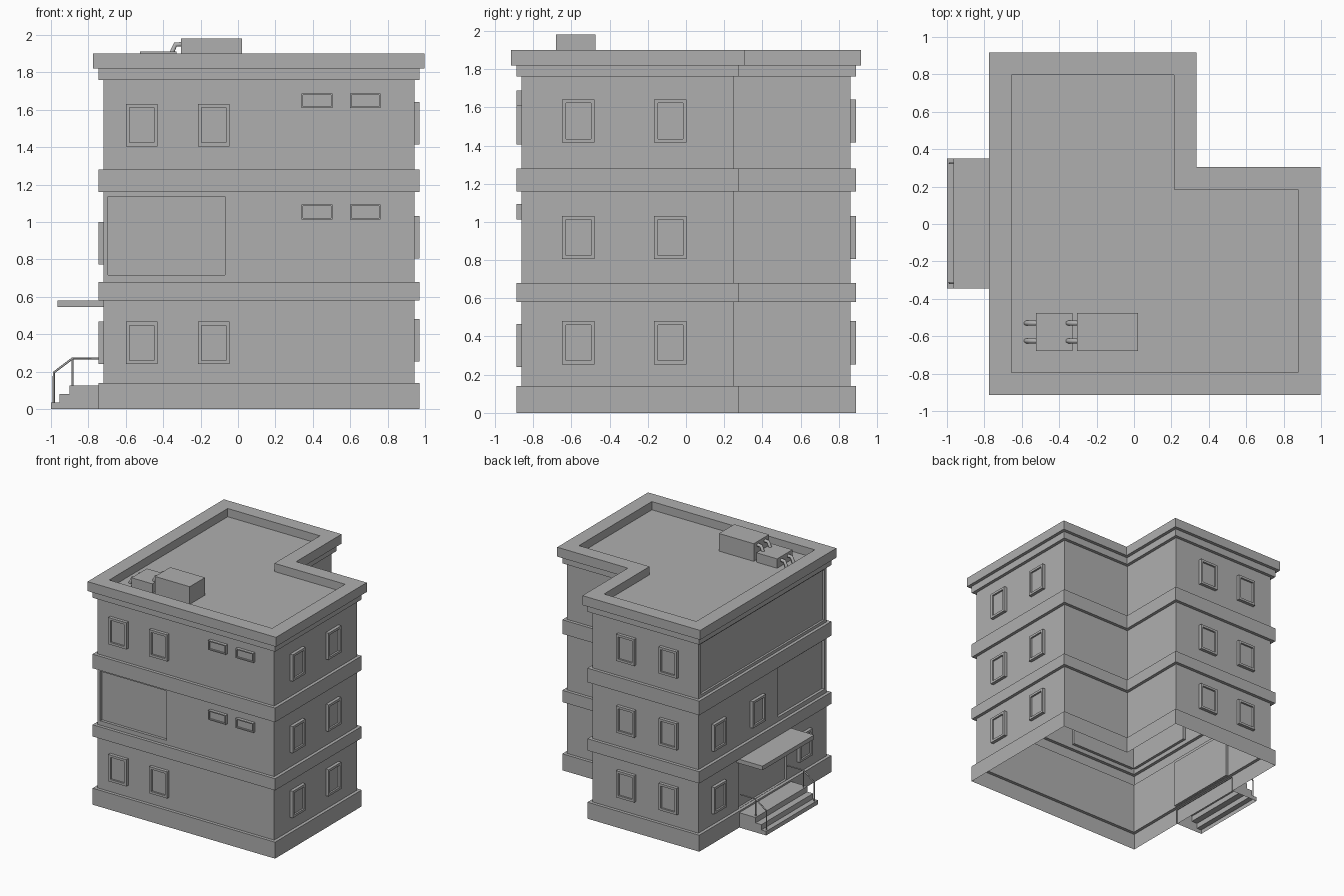
import bpy, bmesh
from math import radians
from mathutils import Matrix, Vector

if "Cube" in bpy.data.objects:
    bpy.data.objects.remove(bpy.data.objects["Cube"])

# Dark grey used on every part
GREY = bpy.data.materials.new("dark_grey")
GREY.diffuse_color = (.43, .43, .43, 1)
GREY.use_nodes = True
GREY.node_tree.nodes["Principled BSDF"].inputs["Base Color"].default_value = GREY.diffuse_color


def make_object(name, bm):
    bmesh.ops.recalc_face_normals(bm, faces=bm.faces)
    mesh = bpy.data.meshes.new(name)
    bm.to_mesh(mesh)
    bm.free()
    mesh.materials.append(GREY)
    ob = bpy.data.objects.new(name, mesh)
    bpy.context.collection.objects.link(ob)
    return ob


def box(name, lo, hi):
    bm = bmesh.new()
    bmesh.ops.create_cube(bm, size=1)
    for v in bm.verts:
        v.co = [lo[i] if v.co[i] < 0 else hi[i] for i in range(3)]
    return make_object(name, bm)


def tube(name, points, radius):
    cu = bpy.data.curves.new(name, 'CURVE')
    cu.dimensions = '3D'
    cu.bevel_depth = radius
    cu.bevel_resolution = 1
    cu.use_fill_caps = True
    cu.materials.append(GREY)
    sp = cu.splines.new('POLY')
    sp.points.add(len(points) - 1)
    for p, co in zip(sp.points, points):
        p.co = (*co, 1)
    bpy.context.collection.objects.link(bpy.data.objects.new(name, cu))


# L-shaped floor outline, grown outwards by d
def outline(d):
    return [(-.72 - d, -.86 - d), (.943 + d, -.86 - d), (.943 + d, .25 + d),
            (.278 + d, .25 + d), (.278 + d, .862 + d), (-.72 - d, .862 + d)]


# Building shell: outline lofted through plinth, bands, cornice and parapet
B = .027
STEPS = [(0, B), (.14, B), (.14, 0), (.58, 0), (.58, B), (.68, B), (.68, 0),
         (1.16, 0), (1.16, B), (1.28, B), (1.28, 0), (1.76, 0), (1.76, B),
         (1.82, B), (1.82, .055), (1.9, .055), (1.9, -.065), (1.83, -.065)]
bm = bmesh.new()
rings = [[bm.verts.new((x, y, z)) for x, y in outline(d)] for z, d in STEPS]
for a, b in zip(rings, rings[1:]):
    for i in range(6):
        j = (i + 1) % 6
        bm.faces.new((a[i], a[j], b[j], b[i]))
bm.faces.new(rings[-1])
bm.normal_update()


# Sunken panel in the wall that faces `normal`, on the storey around z0..z1
def recess(normal, u0, u1, z0, z1, depth):
    n = Vector(normal)
    axis = 0 if n.y else 1
    f = next(f for f in bm.faces if f.normal.dot(n) > .99
             and abs(f.calc_center_median().z - (z0 + z1) / 2) < .1)
    mid = f.calc_center_median()
    bmesh.ops.inset_individual(bm, faces=[f], thickness=.01)
    for v in f.verts:
        v.co[axis] = u0 if v.co[axis] < mid[axis] else u1
        v.co.z = z0 if v.co.z < mid.z else z1
    inner = bmesh.ops.extrude_discrete_faces(bm, faces=[f])['faces'][0]
    bmesh.ops.translate(bm, verts=inner.verts, vec=-n * depth)
    bm.normal_update()


recess((0, -1, 0), -.695, -.07, .717, 1.137, .024)  # front corner glazing
recess((-1, 0, 0), -.835, -.21, .717, 1.137, .024)  # side corner glazing
recess((-1, 0, 0), -.83, .83, 1.305, 1.735, .018)   # blank sign panel
recess((-1, 0, 0), -.325, .325, .142, .545, .02)    # entrance door
make_object("building_shell", bm)


# Framed window: shallow box without a back, pane set into the front
def window(name, x, y, z, turn, w=.17, h=.227, rim=.028):
    bm = bmesh.new()
    bmesh.ops.create_cube(bm, size=1)
    for v in bm.verts:
        v.co = (v.co.x * w, -.027 if v.co.y < 0 else 0, v.co.z * h)
    bm.normal_update()
    front = next(f for f in bm.faces if f.normal.y < -.9)
    back = next(f for f in bm.faces if f.normal.y > .9)
    bmesh.ops.inset_individual(bm, faces=[front], thickness=rim)
    pane = bmesh.ops.extrude_discrete_faces(bm, faces=[front])['faces'][0]
    bmesh.ops.translate(bm, verts=pane.verts, vec=(0, .015, 0))
    bmesh.ops.delete(bm, geom=[back], context='FACES_ONLY')
    ob = make_object(name, bm)
    ob.matrix_world = (Matrix.Translation((x, y, z))
                       @ Matrix.Rotation(radians(turn), 4, 'Z'))


for x in (-.515, -.13):
    for z in (.353, 1.518):
        window("front_window", x, -.86, z, 0)
for x in (.422, .68):
    for z in (1.053, 1.648):
        window("front_vent_window", x, -.86, z, 0, .165, .08, .012)
for z in (.367, .918, 1.528):
    for y in (-.563, -.082):
        window("right_window", .943, y, z, 90)
    for x in (-.05, -.45):
        window("back_window", x, .862, z, 180)
for y, z in ((.6, .353), (-.55, .353), (.6, .885), (.08, .885)):
    window("left_window", -.72, y, z, -90)

# Entrance steps: stair profile swept in y, open underneath
PROFILE = [(-1, 0), (-1, .035), (-.955, .035), (-.955, .08), (-.9, .08),
           (-.9, .126), (-.74, .126), (-.74, 0)]
bm = bmesh.new()
sides = [[bm.verts.new((x, y, z)) for x, z in PROFILE] for y in (-.345, .35)]
for i in range(6):
    bm.faces.new((sides[0][i], sides[0][i + 1], sides[1][i + 1], sides[1][i]))
for s in sides:
    bm.faces.new(s)
make_object("entrance_steps", bm)

# Canopy and handrails
box("canopy", (-.965, -.345, .545), (-.715, .35, .58))
for y in (-.315, .325):
    tube("handrail", [(-.985, y, .035), (-.985, y, .195), (-.885, y, .27),
                      (-.74, y, .27)], .006)
    tube("handrail_post", [(-.885, y, .126), (-.885, y, .27)], .006)

# Rooftop units with bent pipes
box("large_roof_unit", (-.305, -.68, 1.83), (.022, -.475, 1.98))
box("small_roof_unit", (-.525, -.68, 1.83), (-.33, -.475, 1.91))
for dx, dz in ((0, 0), (-.22, -.07)):
    for y in (-.53, -.625):
        tube("roof_pipe", [(-.3 + dx, y, 1.95 + dz), (-.335 + dx, y, 1.948 + dz),
                           (-.356 + dx, y, 1.9 + dz)], .014)
